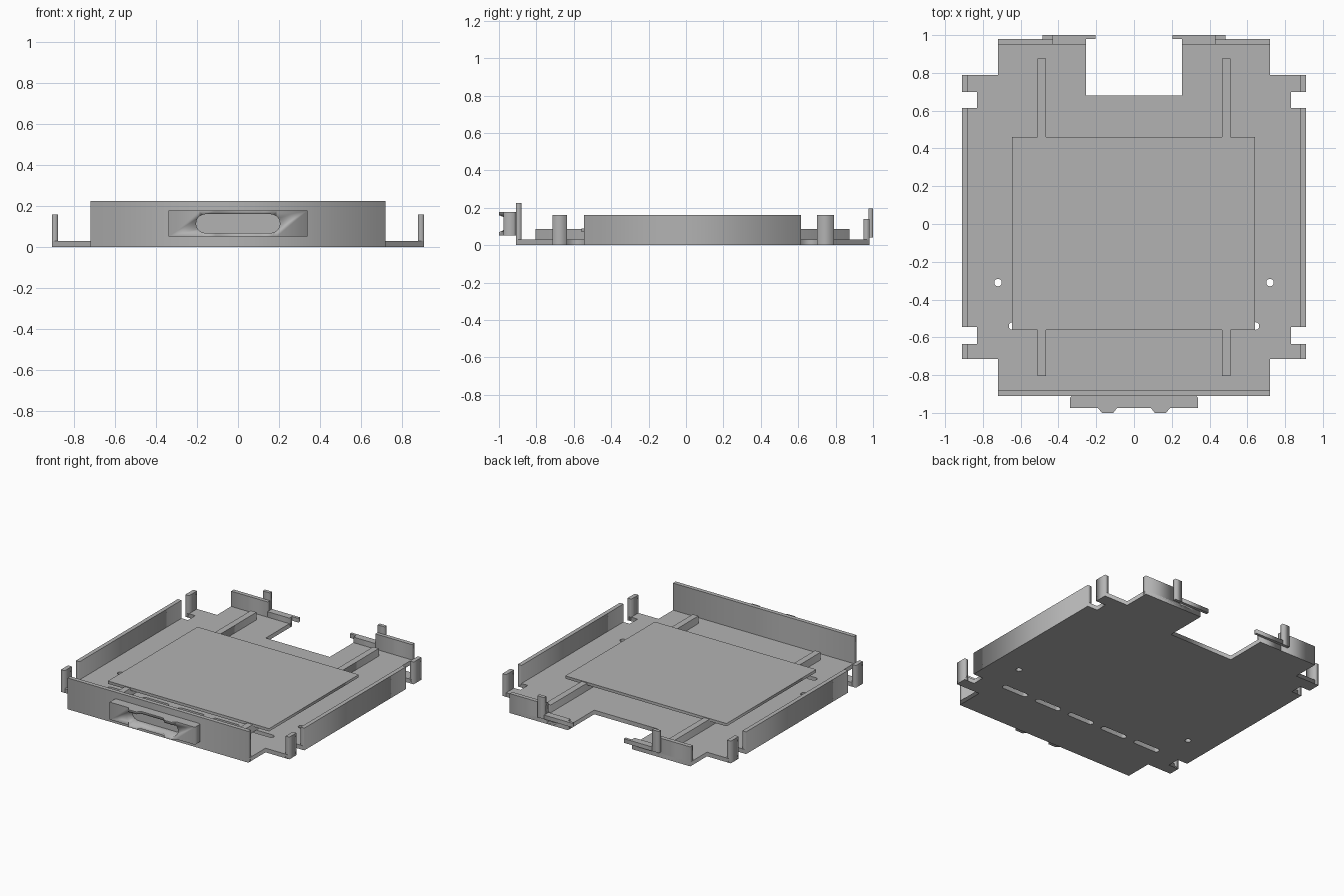
import bpy, bmesh, math
from mathutils import Matrix

if "Cube" in bpy.data.objects:
    bpy.data.objects.remove(bpy.data.objects["Cube"])

grey = bpy.data.materials.new("light_grey")
grey.diffuse_color = (0.45, 0.45, 0.45, 1)
grey.use_nodes = True
grey.node_tree.nodes["Principled BSDF"].inputs["Base Color"].default_value = grey.diffuse_color


def extrude(name, loops, z0, z1):
    """Fill flat outlines (inner loops become holes) and extrude from z0 to z1."""
    cu = bpy.data.curves.new(name, 'CURVE')
    cu.dimensions = '2D'
    cu.fill_mode = 'BOTH'
    cu.extrude = (z1 - z0) / 2
    for pts in loops:
        sp = cu.splines.new('POLY')
        sp.points.add(len(pts) - 1)
        for p, (x, y) in zip(sp.points, pts):
            p.co = (x, y, 0, 1)
        sp.use_cyclic_u = True
    tmp = bpy.data.objects.new(name + "_curve", cu)
    bpy.context.collection.objects.link(tmp)
    me = bpy.data.meshes.new_from_object(
        tmp.evaluated_get(bpy.context.evaluated_depsgraph_get()))
    bpy.data.objects.remove(tmp)
    bm = bmesh.new()
    bm.from_mesh(me)
    bmesh.ops.remove_doubles(bm, verts=bm.verts, dist=1e-5)
    bmesh.ops.recalc_face_normals(bm, faces=bm.faces)
    bmesh.ops.translate(bm, verts=bm.verts, vec=(0, 0, (z0 + z1) / 2))
    bm.to_mesh(me)
    bm.free()
    me.materials.clear()
    me.materials.append(grey)
    ob = bpy.data.objects.new(name, me)
    bpy.context.collection.objects.link(ob)
    return ob


def box(name, x0, x1, y0, y1, z0, z1):
    return extrude(name, [[(x0, y0), (x1, y0), (x1, y1), (x0, y1)]], z0, z1)


def pair(name, x0, x1, *rest):
    """A box on the right and its mirror on the left."""
    box(name + "_right", x0, x1, *rest)
    box(name + "_left", -x1, -x0, *rest)


def pill(cx, cy, half, r, n=10):
    """Slot outline along x; half == r gives a circle."""
    pts = []
    for side, start in ((1, -90), (-1, 90)):
        for i in range(n + 1):
            a = math.radians(start + 180 * i / n)
            pts.append((cx + side * (half - r) + r * math.cos(a), cy + r * math.sin(a)))
    if half == r:
        pts = pts[:n] + pts[n + 1:-1]
    return pts


# Base plate with corner notches, rear cutout, slots and screw holes
right = [(0.72, -0.91), (0.72, -0.715), (0.91, -0.715), (0.91, -0.635), (0.83, -0.635),
         (0.83, -0.545), (0.91, -0.545), (0.91, 0.615), (0.83, 0.615), (0.83, 0.70),
         (0.91, 0.70), (0.91, 0.79), (0.72, 0.79), (0.72, 0.98), (0.255, 0.98),
         (0.255, 0.68)]
outline = right + [(-x, y) for x, y in reversed(right)]
holes = [pill(0.28 * i, -0.54, 0.103, 0.02) for i in range(-2, 3)]
holes += [pill(s * 0.72, -0.31, 0.02, 0.02) for s in (-1, 1)]
extrude("base_plate", [outline] + holes, 0, 0.03)

# Upright walls and tabs
box("front_wall", -0.72, 0.72, -0.91, -0.88, 0, 0.225)
pair("side_wall", 0.88, 0.91, -0.545, 0.615, 0, 0.16)
pair("front_tab", 0.88, 0.91, -0.715, -0.635, 0, 0.16)
pair("rear_tab", 0.88, 0.91, 0.70, 0.79, 0, 0.16)
pair("rear_wall", 0.43, 0.72, 0.95, 0.98, 0, 0.14)
pair("rear_low_wall", 0.255, 0.43, 0.95, 0.98, 0, 0.07)

# Rear latch: post with an arm reaching over the cutout
pair("latch_post", 0.43, 0.485, 0.975, 1.0, 0.04, 0.195)
pair("latch_arm", 0.205, 0.43, 0.98, 1.0, 0.04, 0.07)

# Rails carrying the raised panel
pair("rail", 0.465, 0.51, -0.805, 0.875, 0.03, 0.085)
box("raised_panel", -0.645, 0.64, -0.56, 0.46, 0.07, 0.09)

# Front handle with two ridges and a rounded opening
half = [(0.09, -0.975), (0.11, -1.0), (0.17, -1.0), (0.19, -0.975), (0.34, -0.975),
        (0.34, -0.92), (0.33, -0.91)]
handle = extrude("front_handle", [half + [(-x, y) for x, y in reversed(half)]], 0.052, 0.178)
cutter = extrude("handle_cutter", [pill(0, 0.115, 0.205, 0.046)], 0.9101, 1.1)
cutter.data.transform(Matrix.Rotation(math.radians(90), 4, 'X'))
cutter.hide_render = True
cutter.hide_viewport = True
cut = handle.modifiers.new("opening", 'BOOLEAN')
cut.operation = 'DIFFERENCE'
cut.solver = 'EXACT'
cut.object = cutter
